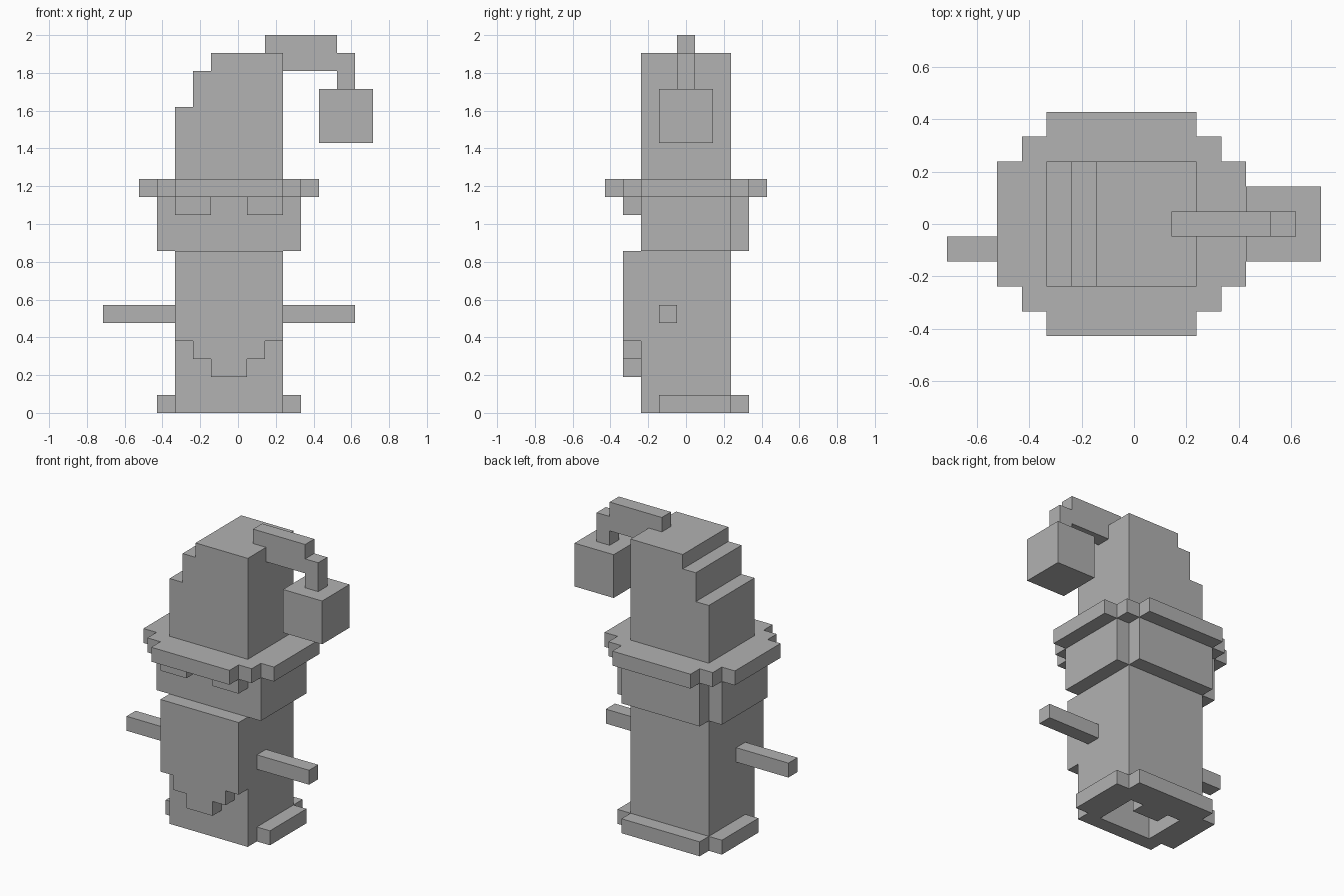
import bpy
import bmesh
from mathutils import Vector

cube = bpy.data.objects.get("Cube")
if cube:
    bpy.data.objects.remove(cube, do_unlink=True)

U = 2 / 21      # size of one block
AXIS = -0.5     # the body's own mirror axis in x

# Single flat colour
grey = bpy.data.materials.new("plain_grey")
grey.use_nodes = True
COLOUR = (0.445, 0.445, 0.445, 1)
grey.diffuse_color = COLOUR
grey.node_tree.nodes["Principled BSDF"].inputs["Base Color"].default_value = COLOUR


def finish(name, bm):
    """Scale blocks to units and make the object."""
    bmesh.ops.recalc_face_normals(bm, faces=bm.faces)
    bmesh.ops.scale(bm, vec=(U, U, U), verts=bm.verts)
    mesh = bpy.data.meshes.new(name)
    bm.to_mesh(mesh)
    bm.free()
    mesh.materials.append(grey)
    obj = bpy.data.objects.new(name, mesh)
    bpy.context.collection.objects.link(obj)
    return obj


def boxes(name, *spans):
    """Object made of boxes, each (x0, x1, y0, y1, z0, z1) in blocks."""
    bm = bmesh.new()
    for x0, x1, y0, y1, z0, z1 in spans:
        verts = bmesh.ops.create_cube(bm, size=1)["verts"]
        bmesh.ops.scale(bm, vec=(x1 - x0, y1 - y0, z1 - z0), verts=verts)
        bmesh.ops.translate(bm, vec=((x0 + x1) / 2, (y0 + y1) / 2, (z0 + z1) / 2), verts=verts)
    return finish(name, bm)


def extrude(name, outline, plane, lo, hi):
    """Extrude an outline in the 'xy' plane along z, or in 'xz' along y."""
    bm = bmesh.new()
    if plane == "xy":
        pts, step = [(a, b, lo) for a, b in outline], Vector((0, 0, hi - lo))
    else:
        pts, step = [(a, lo, b) for a, b in outline], Vector((0, hi - lo, 0))
    face = bm.faces.new([bm.verts.new(p) for p in pts])
    new = bmesh.ops.extrude_face_region(bm, geom=[face], use_keep_orig=True)["geom"]
    bmesh.ops.translate(bm, vec=step, verts=[v for v in new if isinstance(v, bmesh.types.BMVert)])
    return finish(name, bm)


def mirrored(half):
    """Complete a right-hand outline by reflecting it across the body axis."""
    return half + [(2 * AXIS - x, b) for x, b in reversed(half)]


# Body: hollow from below, with a short rib on the back wall
boxes("body",
      (-3.5, 2.5, -2.5, -1.5, 0, 9),
      (-3.5, 2.5, 1.5, 2.5, 0, 9),
      (-3.5, -2.5, -1.5, 1.5, 0, 9),
      (1.5, 2.5, -1.5, 1.5, 0, 9),
      (-2.5, 1.5, -1.5, 1.5, 8, 9),
      (-1.5, 0.5, 0.5, 1.5, 0, 8))

# Hem of the coat: two sides and the back
boxes("coat_hem",
      (2.5, 3.5, -1.5, 2.5, 0, 1),
      (-4.5, -3.5, -1.5, 2.5, 0, 1),
      (-3.5, 2.5, 2.5, 3.5, 0, 1))

# Stepped beard
extrude("beard", mirrored([(0.5, 2), (0.5, 3), (1.5, 3), (1.5, 4), (2.5, 4), (2.5, 9)]),
        "xz", -3.5, -2.5)

# Arms
for side, x0, x1 in (("left", 2.5, 6.5), ("right", -7.5, -3.5)):
    boxes(side + "_arm", (x0, x1, -1.5, -0.5, 5, 6))

# Head with hair plates on the sides and back
extrude("head", mirrored([(3.5, -2.5), (3.5, 2.5), (2.5, 2.5), (2.5, 3.5)]), "xy", 9, 12)

# Eyebrows
for side, x0 in (("left", 0.5), ("right", -3.5)):
    boxes(side + "_eyebrow", (x0, x0 + 2, -3.5, -2.5, 11, 12))

# Hat brim, crown, drooping tip and pompom
extrude("hat_brim",
        mirrored([(2.5, -4.5), (2.5, -3.5), (3.5, -3.5), (3.5, -2.5), (4.5, -2.5),
                  (4.5, 2.5), (3.5, 2.5), (3.5, 3.5), (2.5, 3.5), (2.5, 4.5)]),
        "xy", 12, 13)
extrude("hat_crown",
        [(-3.5, 13), (2.5, 13), (2.5, 20), (-1.5, 20), (-1.5, 19), (-2.5, 19),
         (-2.5, 17), (-3.5, 17)], "xz", -2.5, 2.5)
extrude("hat_tip",
        [(1.5, 20), (2.5, 20), (2.5, 19), (5.5, 19), (5.5, 18), (6.5, 18), (6.5, 20),
         (5.5, 20), (5.5, 21), (1.5, 21)], "xz", -0.5, 0.5)
boxes("pompom", (4.5, 7.5, -1.5, 1.5, 15, 18))
